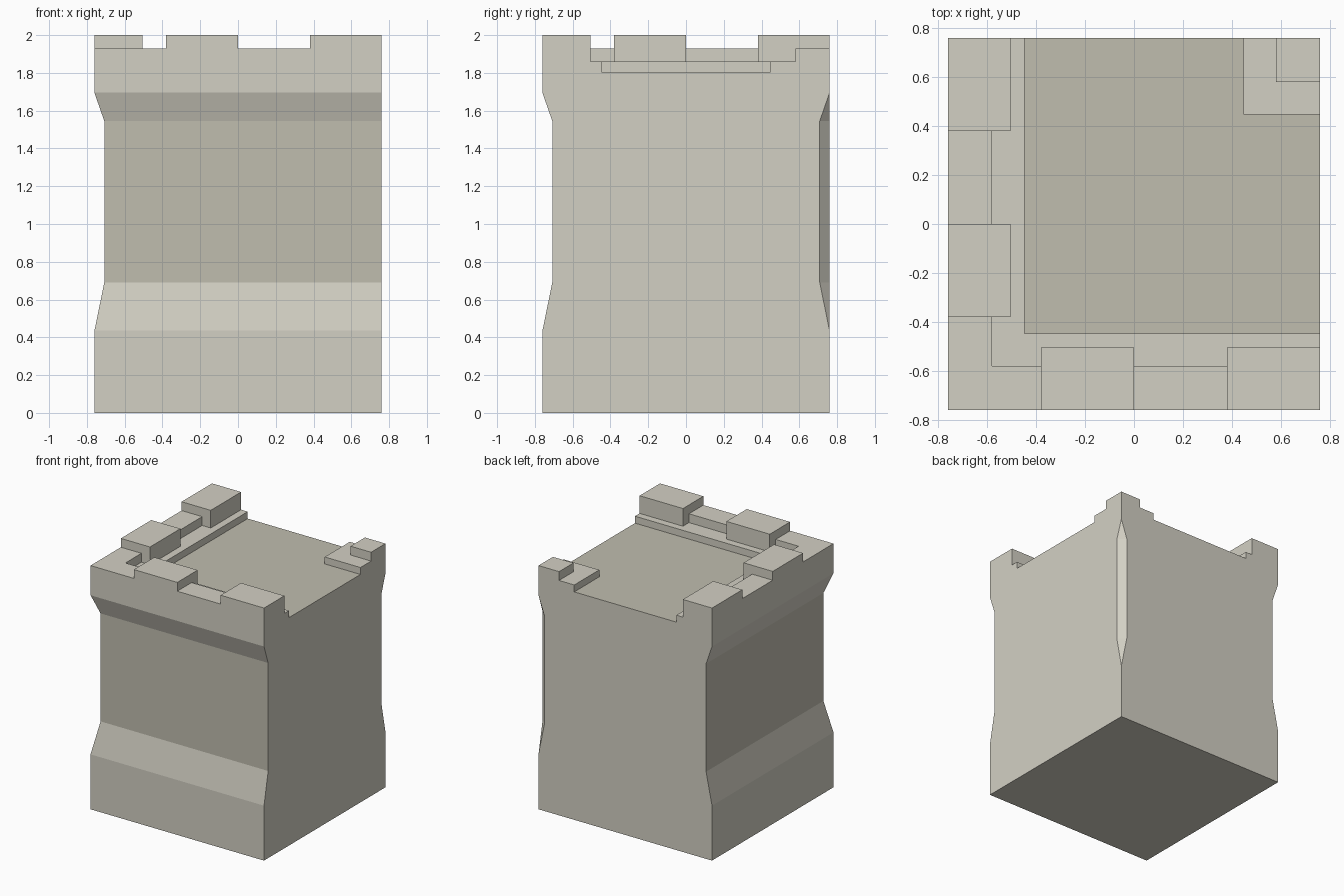
import bpy, bmesh

if "Cube" in bpy.data.objects:
    bpy.data.objects.remove(bpy.data.objects["Cube"])

A = 0.76                     # half width of the square plan
FLOOR, LEDGE, WALL, TOP = 1.805, 1.86, 1.93, 2.0


def material(name, rgb):
    m = bpy.data.materials.new(name)
    m.diffuse_color = (*rgb, 1)
    m.use_nodes = True
    m.node_tree.nodes["Principled BSDF"].inputs["Base Color"].default_value = m.diffuse_color
    return m


STONE = material("stone", (0.65, 0.63, 0.55))
DARK = material("dark_stone", (0.53, 0.51, 0.43))


def finish(bm, name):
    bmesh.ops.recalc_face_normals(bm, faces=bm.faces[:])
    mesh = bpy.data.meshes.new(name)
    bm.to_mesh(mesh)
    bm.free()
    mesh.materials.append(STONE)
    mesh.materials.append(DARK)
    obj = bpy.data.objects.new(name, mesh)
    bpy.context.collection.objects.link(obj)
    return obj


def prism(name, outline, z0, z1):
    bm = bmesh.new()
    base = bm.faces.new([bm.verts.new((x, y, z0)) for x, y in outline])
    ext = bmesh.ops.extrude_face_region(bm, geom=[base], use_keep_orig=True)
    for v in ext["geom"]:
        if isinstance(v, bmesh.types.BMVert):
            v.co.z = z1
    return finish(bm, name)


def block(name, x0, x1, y0, y1, z0, z1):
    return prism(name, [(x0, y0), (x1, y0), (x1, y1), (x0, y1)], z0, z1)


def corner_l(name, inner, end_x, end_y, z0, z1):
    # L-shaped course along the front and left sides
    return prism(name, [(-A, -A), (end_x, -A), (end_x, inner), (inner, inner),
                        (inner, end_y), (-A, end_y)], z0, z1)


# Tower body: front and left sides recessed, back right corner chamfered
bm = bmesh.new()
rings = []
for z, d in [(0, 0), (0.435, 0), (0.69, 0.052), (1.545, 0.052), (1.695, 0), (FLOOR, 0)]:
    plan = [(d - A, d - A), (A, d - A), (A, A - d), (A - d, A), (d - A, A)]
    rings.append([bm.verts.new((x, y, z)) for x, y in plan])
for lo, hi in zip(rings, rings[1:]):
    for i in range(5):
        j = (i + 1) % 5
        bm.faces.new((lo[i], lo[j], hi[j], hi[i]))
bm.faces.new(rings[0])
bm.faces.new(rings[-1])
bmesh.ops.remove_doubles(bm, verts=bm.verts[:], dist=0.0005)
bmesh.ops.recalc_face_normals(bm, faces=bm.faces[:])
bmesh.ops.dissolve_limit(bm, angle_limit=0.01, verts=bm.verts[:], edges=bm.edges[:])
for f in bm.faces:
    c, n = f.calc_center_median(), f.normal
    recessed = 0.7 < c.z < 1.54 and min(n.x, n.y) < -0.99 and min(c.x, c.y) > -0.73
    if n.z > 0.9 or recessed:
        f.material_index = 1
finish(bm, "tower_body")

# Inner ledge course
corner_l("ledge", -0.447, A, A, FLOOR, LEDGE)

# Low parapet: outer corner and the gaps between merlons
corner_l("parapet_corner", -0.58, -0.38, -0.38, LEDGE, WALL)
block("parapet_front", 0, 0.38, -A, -0.58, LEDGE, WALL)
block("parapet_left", -A, -0.58, 0, 0.38, LEDGE, WALL)

# Merlons, two on each outer side
for i, start in enumerate((-0.38, 0.38)):
    end = start + 0.38
    block(f"merlon_front_{i}", start, end, -A, -0.505, LEDGE, TOP)
    block(f"merlon_left_{i}", -A, -0.505, start, end, LEDGE, TOP)

# Stepped block on the inner corner
block("inner_corner_ledge", 0.447, A, 0.447, A, FLOOR, LEDGE)
block("inner_corner_parapet", 0.58, A, 0.58, A, LEDGE, WALL)
